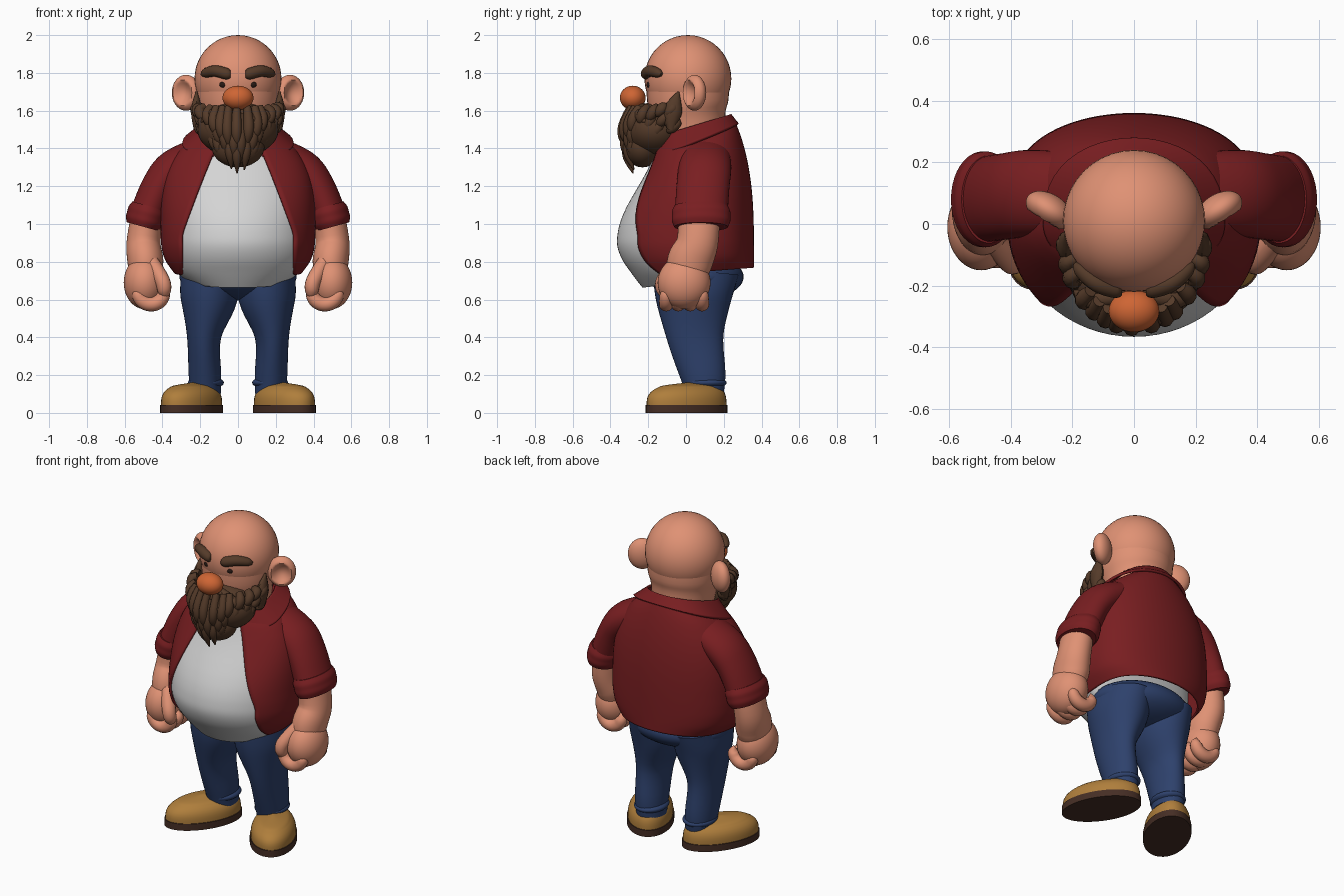
import bpy, bmesh, math, random
from mathutils import Vector, Matrix

random.seed(4)
cube = bpy.data.objects.get("Cube")
if cube:
    bpy.data.objects.remove(cube, do_unlink=True)


def material(name, *rgb):
    mat = bpy.data.materials.new(name)
    mat.use_nodes = True
    mat.diffuse_color = (*rgb, 1)
    mat.node_tree.nodes["Principled BSDF"].inputs["Base Color"].default_value = (*rgb, 1)
    return mat


SKIN = material("skin", .74, .285, .175)
RED = material("dark_red_cloth", .19, .013, .015)
WHITE = material("white_cloth", .66, .66, .66)
BLUE = material("denim_blue", .027, .053, .15)
TAN = material("tan_leather", .43, .21, .045)
SOLE = material("dark_sole", .06, .027, .018)
HAIR = material("brown_hair", .09, .043, .022)
ORANGE = material("orange_nose", .62, .13, .034)
DARK = material("dark_eye", .02, .01, .007)


def finish(name, bm, mat, mirror=False, thickness=0, matrix=None):
    """Turn the bmesh into a smooth object with optional thickness and mirrored twin."""
    if matrix:
        bm.transform(matrix)
    mesh = bpy.data.meshes.new(name)
    bm.to_mesh(mesh)
    bm.free()
    mesh.materials.append(mat)
    obj = bpy.data.objects.new(name, mesh)
    bpy.context.collection.objects.link(obj)
    bpy.ops.object.select_all(action="DESELECT")
    obj.select_set(True)
    bpy.context.view_layer.objects.active = obj
    bpy.ops.object.shade_smooth_by_angle(angle=math.radians(50))
    if thickness:
        solid = obj.modifiers.new("thickness", "SOLIDIFY")
        solid.thickness, solid.offset = thickness, -1
    if mirror:
        obj.modifiers.new("mirror", "MIRROR")


def pad(x, y, z, width, front=None, back=None, tilt=0, gap=0):
    """Complete an oval section; missing depths copy the previous size."""
    front = width if front is None else front
    back = front if back is None else back
    return (x, y, z, width, front, back, tilt, gap)


def spline(rows, steps):
    """Smooth the sections with a Catmull-Rom curve."""
    result = []
    for i in range(len(rows) - 1):
        before, start, end = rows[max(i - 1, 0)], rows[i], rows[i + 1]
        after = rows[min(i + 2, len(rows) - 1)]
        for k in range(steps):
            t = k / steps
            result.append([b + t * ((c - a) + t * ((2 * a - 5 * b + 4 * c - d)
                           + t * (3 * (b - c) + d - a))) / 2
                           for a, b, c, d in zip(before, start, end, after)])
    return result + [rows[-1]]


def loft(name, mat, paths, sides=40, steps=5, back_power=1, **options):
    """Skin oval sections along each path; a gap leaves the front open."""
    bm = bmesh.new()
    for path in paths:
        rows = spline([pad(*row) for row in path], steps)
        is_open = rows[0][-1] > 0
        count = sides + 1 if is_open else sides
        rings = []
        for i, (x, y, z, width, front, back, tilt, gap) in enumerate(rows):
            below, above = rows[max(i - 1, 0)], rows[min(i + 1, len(rows) - 1)]
            along = (Vector(above[:3]) - Vector(below[:3])).normalized()
            across = Vector((0, 1, 0)).cross(along).normalized()
            deep = along.cross(across)
            begin = math.asin(min(gap / width, .99)) if is_open else 0
            ring = []
            for j in range(count):
                angle = begin + 2 * (math.pi - begin) * j / sides
                c = math.cos(angle)
                depth = -front * c if c > 0 else back * (-c) ** back_power
                point = Vector((x, y, z)) + across * width * math.sin(angle) + deep * depth
                point.z += tilt * point.y
                ring.append(bm.verts.new(point))
            rings.append(ring)
        for low, high in zip(rings, rings[1:]):
            for j in range(sides):
                k = (j + 1) % count
                bm.faces.new((low[j], low[k], high[k], high[j]))
        if not is_open:
            bm.faces.new(rings[0][::-1])
            bm.faces.new(rings[-1])
    finish(name, bm, mat, **options)


def blob(name, mat, center, size, turn=0, hollow=0, **options):
    """Ellipsoid, optionally turned about z and dished on its front."""
    bm = bmesh.new()
    bmesh.ops.create_uvsphere(bm, u_segments=40, v_segments=24, radius=1)
    for v in bm.verts:
        r = math.hypot(v.co.x, v.co.z) / .7
        if v.co.y < 0 and r < 1:
            v.co.y += hollow * (1 - r * r)
    place = (Matrix.Translation(center) @ Matrix.Rotation(math.radians(turn), 4, "Z")
             @ Matrix.Diagonal((*size, 1)))
    finish(name, bm, mat, matrix=place, **options)


def dome(u):
    """Blunt rounded falloff from one to zero."""
    return math.sqrt(max(1 - abs(u) ** 3, .001))


# Torso rule: barrel width, belly bulge, back narrowing into the neck
HEM, NECK = .74, 1.49


def torso(z, inset=0, worn_open=True):
    t = (z - HEM) / (NECK - HEM)
    width = .41 * dome((z - .98) / (.54 if z > .98 else .35))
    front = .13 + .25 * math.exp(-((z - .91) / (.39 if z > .91 else .25)) ** 2)
    back = .36 - .11 * t ** 4 if worn_open else .1
    gap = min(.3, .38 - .28 * t) if worn_open else 0
    tilt = .3 * t ** 4 + .08 * (1 - t) ** 6
    return (0, 0, z, width - inset, front - inset, back, tilt, gap)


def levels(low, high, count):
    return [low + (high - low) * i / (count - 1) for i in range(count)]


loft("shirt", RED, [[torso(z) for z in levels(HEM, NECK, 12)]], sides=64,
     back_power=.65, thickness=.013)
loft("undershirt", WHITE, [[torso(z, .015, False) for z in levels(.69, 1.44, 12)]], sides=64)
loft("collar", RED, [[(0, 0, 1.42 + .09 * s, .295 - .095 * s, .18 - .03 * s, .28 - .04 * s,
                       .4 - .1 * s, .13) for s in levels(0, 1, 3)]],
     back_power=.8, thickness=.016)

# Sleeves with rolled cuffs
loft("sleeves", RED, [[(.48, .08, 1.05, .093, .14), (.415, .09, 1.2, .095, .14),
                       (.33, .1, 1.3, .1, .14), (.15, .1, 1.4, .08, .13)]], mirror=True)
loft("sleeve_cuffs", RED, [[(.485 - .015 * s, .08, 1.04 + .055 * s, .105 - .013 * s ** 4,
                             .155 - .013 * s ** 4) for s in levels(-1, 1, 5)]], mirror=True)

# Forearms and fists with curled fingers
loft("forearms", SKIN, [[(.49, 0, .7, .08, .1), (.49, .02, .8, .095, .12),
                         (.5, .06, .9, .09, .11), (.48, .07, 1.05, .085, .11)]], mirror=True)
blob("palms", SKIN, (.495, -.01, .69), (.11, .14, .14), mirror=True)
fingers = [[(.46 + .07 * math.sin(a), y, .645 - .07 * math.cos(a), .038 * dome(a / 2))
            for a in levels(-2, 2, 8)] for y in levels(-.105, .085, 4)]
thumb = [(.39, -.12, .61, .01), (.39, -.12, .64, .034), (.4, -.12, .7, .04), (.46, -.05, .8, .04)]
loft("fingers", SKIN, fingers + [thumb], sides=16, mirror=True)

# Trousers
blob("trouser_seat", BLUE, (0, .055, .72), (.31, .25, .125))
loft("trouser_legs", BLUE, [[(.17, .1, .1, .08, .1), (.175, .09, .2, .086, .12),
                             (.18, .05, .4, .09, .15), (.155, .04, .6, .15, .2),
                             (.15, .05, .75, .15, .23)]], mirror=True)
blob("trouser_folds", BLUE, (.17, .1, .16), (.095, .115, .035), mirror=True)

# Shoes with the toes turned out
stance = Matrix.Translation((.245, .005, 0)) @ Matrix.Rotation(math.radians(30), 4, "Z")
loft("shoe_soles", SOLE, [[(0, 0, z, .135, .24, .235) for z in (0, .042)]],
     mirror=True, matrix=stance)
loft("shoe_uppers", TAN, [[(0, 0, .04 + .12 * s, .13 * dome(s), .235 * dome(s), .23 * dome(s * .8))
                           for s in levels(0, 1, 9)]], mirror=True, matrix=stance)

# Head
blob("head", SKIN, (0, .01, 1.77), (.23, .23, .23))
loft("jaw_and_neck", SKIN, [[(0, .045, 1.4, .17), (0, .02, 1.55, .19), (0, .01, 1.65, .215),
                             (0, .01, 1.8, .22)]])
blob("ears", SKIN, (.275, .045, 1.695), (.083, .052, .095), turn=32, hollow=.9, mirror=True)
blob("nose", ORANGE, (0, -.282, 1.668), (.082, .068, .064))
blob("eyes", DARK, (.08, -.197, 1.738), (.018, .012, .016), mirror=True)
loft("eyebrows", HAIR, [[(.04, -.212, 1.793, .02), (.06, -.21, 1.795, .03),
                         (.12, -.19, 1.81, .03), (.17, -.15, 1.8, .025),
                         (.19, -.13, 1.79, .01)]], sides=16, mirror=True)

# Beard: solid core covered with long tapered locks
blob("beard_core", HAIR, (0, -.165, 1.5), (.215, .165, .145))
blob("beard_chin", HAIR, (0, -.23, 1.41), (.14, .1, .11))


def strand(spread, angle, z, radius):
    return (spread * .23 * math.sin(angle), -.055 - spread * .285 * math.cos(angle), z, radius)


locks = []
for tier in range(3):
    for angle in levels(-1.53, 1.53, 15 - tier):
        angle += random.uniform(-.06, .06)
        root = 1.62 - .04 * tier
        tip = 1.37 - .05 * tier + .21 * abs(math.sin(angle)) ** 1.6 + random.uniform(-.01, .01)
        layer = .97 - .04 * tier
        locks.append([strand(layer - .1, angle * .85, tip, .003),
                      strand(layer, angle * .93, tip * .7 + root * .3, .024),
                      strand(layer, angle, (root + tip) / 2 + .02, .028),
                      strand(.84, angle, root, .02)])
# Sideburns and moustache sweeps
for side in (-1, 1):
    locks.append([(side * .215, -.08, 1.5, .02), (side * .22, -.07, 1.6, .03, .05),
                  (side * .22, -.04, 1.7, .005)])
    for k in range(3):
        locks.append([(side * (.2 - .05 * k), -.2 - .05 * k, 1.53 - .03 * k, .003),
                      (side * (.14 - .03 * k), -.245 - .025 * k, 1.575 - .015 * k, .032),
                      (side * .01, -.23, 1.63, .015)])
loft("beard_locks", HAIR, locks, sides=10, steps=4)
